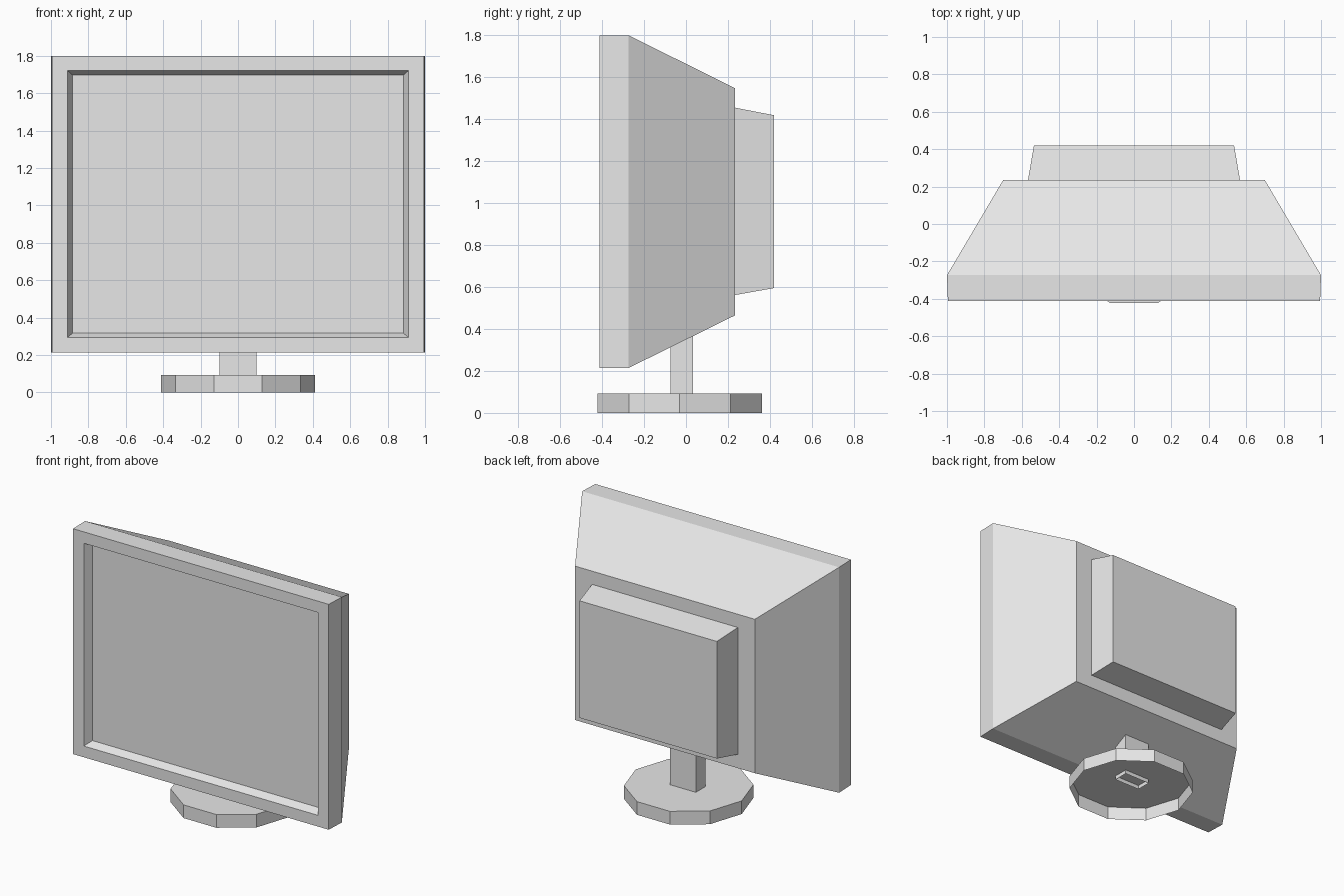
import bpy
import bmesh
from math import cos, sin, radians

cube = bpy.data.objects.get("Cube")
if cube:
    bpy.data.objects.remove(cube, do_unlink=True)

grey = bpy.data.materials.new("plain_grey")
grey.use_nodes = True
grey.diffuse_color = (0.8, 0.8, 0.8, 1)
grey.node_tree.nodes["Principled BSDF"].inputs["Base Color"].default_value = (0.8, 0.8, 0.8, 1)


def loft(name, rings, cap_start=True):
    """Skin a list of point rings; the last ring is always capped."""
    bm = bmesh.new()
    loops = [[bm.verts.new(p) for p in ring] for ring in rings]
    for a, b in zip(loops, loops[1:]):
        n = len(a)
        for i in range(n):
            j = (i + 1) % n
            bm.faces.new((a[i], a[j], b[j], b[i]))
    bm.faces.new(loops[-1])
    if cap_start:
        bm.faces.new(loops[0][::-1])
    bmesh.ops.recalc_face_normals(bm, faces=bm.faces[:])
    mesh = bpy.data.meshes.new(name)
    bm.to_mesh(mesh)
    bm.free()
    mesh.materials.append(grey)
    obj = bpy.data.objects.new(name, mesh)
    bpy.context.collection.objects.link(obj)
    return obj


def upright_rect(half_x, y, low, high):
    return [(-half_x, y, low), (half_x, y, low), (half_x, y, high), (-half_x, y, high)]


def flat_rect(half_x, y0, y1, z):
    return [(-half_x, y0, z), (half_x, y0, z), (half_x, y1, z), (-half_x, y1, z)]


def decagon(radius, y, z):
    angles = [radians(36 * i) for i in range(10)]
    return [(radius * cos(a), y + radius * sin(a), z) for a in angles]


# Monitor housing: recessed screen, bezel, tapered back and rear box
loft("monitor_housing", [
    upright_rect(0.884, -0.357, 0.318, 1.696),
    upright_rect(0.911, -0.412, 0.293, 1.72),
    upright_rect(0.995, -0.412, 0.214, 1.8),
    upright_rect(1.0, -0.274, 0.214, 1.8),
    upright_rect(0.70, 0.234, 0.465, 1.548),
    upright_rect(0.567, 0.234, 0.562, 1.455),
    upright_rect(0.535, 0.42, 0.595, 1.419),
])

# Stem: open tube end poking just through the foot's top
loft("stem", [
    flat_rect(0.1, -0.073, 0.033, 0.065),
    flat_rect(0.1, -0.073, 0.033, 0.6),
], cap_start=False)

# Foot: ten-sided shell, hollow underneath
loft("foot", [decagon(0.413, -0.03, 0), decagon(0.413, -0.03, 0.093)], cap_start=False)
